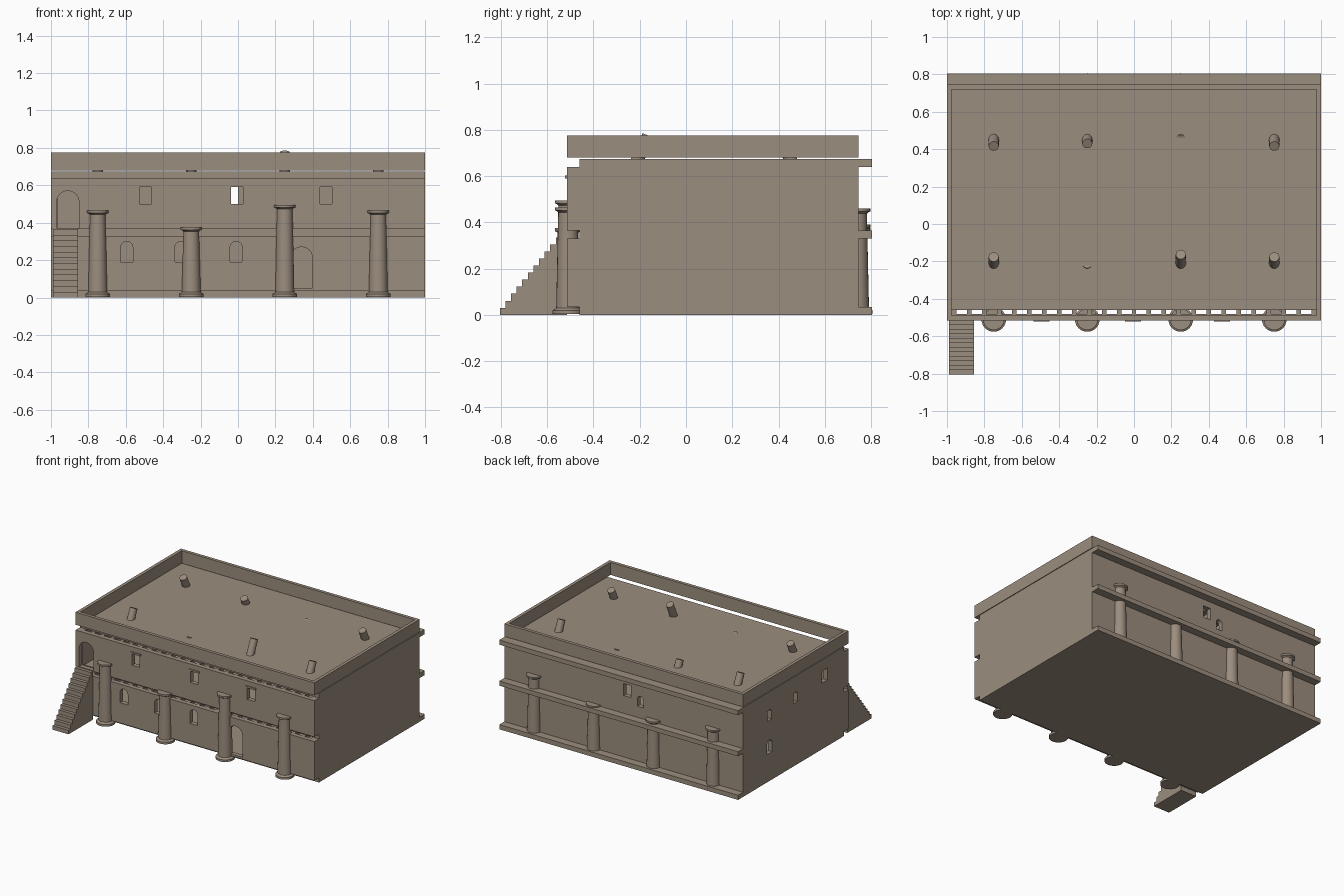
import bpy, bmesh, math
from mathutils import Vector

old = bpy.data.objects.get("Cube")
if old:
    bpy.data.objects.remove(old, do_unlink=True)

CLAY = (0.33, 0.268, 0.21, 1)
clay = bpy.data.materials.new("mud_brick")
clay.use_nodes = True
clay.diffuse_color = CLAY
clay.node_tree.nodes["Principled BSDF"].inputs["Base Color"].default_value = CLAY


def finish(name, bm, smooth=False):
    bmesh.ops.recalc_face_normals(bm, faces=bm.faces)
    mesh = bpy.data.meshes.new(name)
    bm.to_mesh(mesh)
    bm.free()
    mesh.materials.append(clay)
    ob = bpy.data.objects.new(name, mesh)
    bpy.context.scene.collection.objects.link(ob)
    if smooth:
        bpy.ops.object.select_all(action="DESELECT")
        ob.select_set(True)
        bpy.context.view_layer.objects.active = ob
        bpy.ops.object.shade_smooth_by_angle(angle=math.radians(35))
    return ob


def add_box(bm, x, y, z):
    verts = bmesh.ops.create_cube(bm, size=1)["verts"]
    for v in verts:
        v.co = [lo + (c + 0.5) * (hi - lo) for c, (lo, hi) in zip(v.co, (x, y, z))]


def box(name, x, y, z):
    bm = bmesh.new()
    add_box(bm, x, y, z)
    return finish(name, bm)


def prism(bm, points, sweep):
    face = bm.faces.new([bm.verts.new(p) for p in points])
    new = bmesh.ops.extrude_face_region(bm, geom=[face])["geom"]
    bmesh.ops.translate(bm, vec=sweep, verts=[g for g in new if isinstance(g, bmesh.types.BMVert)])


def outline(u, width, bottom, top, arched):
    r = width / 2
    pts = [(u - r, bottom), (u + r, bottom)]
    if not arched:
        return pts + [(u + r, top), (u - r, top)]
    return pts + [(u + r * math.cos(a), top - r + r * math.sin(a))
                  for a in (math.pi * i / 12 for i in range(13))]


def cut(wall, openings, axis, plane):
    """Cut openings (centre, width, bottom, top, arched) through a wall."""
    bm = bmesh.new()
    for o in openings:
        pts = outline(*o)
        if axis == "y":
            prism(bm, [(u, plane - 0.1, z) for u, z in pts], (0, 0.2, 0))
        else:
            prism(bm, [(plane - 0.1, u, z) for u, z in pts], (0.2, 0, 0))
    cutter = finish("opening_cutter", bm)
    cutter.hide_render = True
    mod = wall.modifiers.new("openings", "BOOLEAN")
    mod.operation, mod.solver, mod.object = "DIFFERENCE", "EXACT", cutter
    bpy.context.view_layer.update()
    graph = bpy.context.evaluated_depsgraph_get()
    mesh = bpy.data.meshes.new_from_object(wall.evaluated_get(graph))
    wall.modifiers.clear()
    wall.data = mesh
    bpy.data.objects.remove(cutter, do_unlink=True)


# Floor slabs, set back at the front and overhanging at the back
for name, low, high in (("ground_slab", 0, 0.035), ("middle_slab", 0.33, 0.365),
                        ("roof_slab", 0.64, 0.675)):
    box(name, (-1, 1), (-0.46, 0.805), (low, high))

# Walls of both storeys with their openings
FRONT, BACK, T = -0.515, 0.745, 0.035
storeys = {
    "ground": (0.035, 0.33,
               [(x, 0.065, 0.19, 0.3, True) for x in (-0.595, -0.305, -0.01)]
               + [(0.34, 0.115, 0.05, 0.27, True)],
               [],
               [(0.43, 0.06, 0.21, 0.31, True)]),
    "upper": (0.365, 0.64,
              [(x, 0.065, 0.5, 0.59, False) for x in (-0.495, -0.005, 0.47)]
              + [(-0.91, 0.12, 0.372, 0.57, True)],
              [(-0.03, 0.06, 0.5, 0.59, False), (-0.14, 0.05, 0.45, 0.53, True)],
              [(0.43, 0.05, 0.46, 0.54, True), (0.12, 0.05, 0.475, 0.555, True),
               (-0.23, 0.065, 0.5, 0.59, False)]),
}
for name, (low, high, front, back, side) in storeys.items():
    z = (low, high)
    wall = box(name + "_front_wall", (-1, 1), (FRONT, FRONT + T), z)
    cut(wall, front, "y", FRONT)
    wall = box(name + "_back_wall", (-1, 1), (BACK - T, BACK), z)
    if back:
        cut(wall, back, "y", BACK)
    wall = box(name + "_right_wall", (-1, -1 + T), (FRONT + T, BACK - T), z)
    cut(wall, side, "x", -1)
    box(name + "_left_wall", (1 - T, 1), (FRONT + T, BACK - T), z)

# Lintels over the square windows
for x in (-0.495, -0.005, 0.47):
    box("window_lintel", (x - 0.042, x + 0.042), (FRONT - 0.007, FRONT + 0.02), (0.59, 0.603))

# Roof parapet
bm = bmesh.new()
P = 0.025
for x, y in (((-1, 1), (FRONT, FRONT + P)), ((-1, 1), (BACK - P, BACK)),
             ((-1, -1 + P), (FRONT + P, BACK - P)), ((1 - P, 1), (FRONT + P, BACK - P))):
    add_box(bm, x, y, (0.68, 0.775))
finish("parapet", bm)

# Joists under the floors, with ends showing in the front gap
for name, top in (("middle_joists", 0.33), ("roof_joists", 0.64)):
    bm = bmesh.new()
    for i in range(25):
        x = -0.96 + i * 0.08
        add_box(bm, (x - 0.012, x + 0.012), (-0.48, BACK - T), (top - 0.03, top))
    finish(name, bm)


# Turned columns standing half inside the front and back walls
def column(name, x, y, height):
    profile = [(0, 0.004), (0.066, 0.004), (0.066, 0.02), (0.055, 0.026), (0.051, 0.03),
               (0.042, height - 0.022), (0.05, height - 0.015), (0.057, height - 0.013),
               (0.057, height), (0, height)]
    bm = bmesh.new()
    verts = [bm.verts.new((x + r, y, z)) for r, z in profile]
    edges = [bm.edges.new(pair) for pair in zip(verts, verts[1:])]
    bmesh.ops.spin(bm, geom=verts + edges, cent=(x, y, 0), axis=(0, 0, 1),
                   angle=math.tau, steps=24)
    bmesh.ops.remove_doubles(bm, verts=bm.verts, dist=0.0002)
    finish(name, bm, smooth=True)


COLUMN_X = (-0.75, -0.25, 0.25, 0.75)
for x, front, back in zip(COLUMN_X, (0.465, 0.375, 0.495, 0.465), (0.46, 0.39, 0.375, 0.46)):
    column("front_column", x, -0.51, front)
    column("back_column", x, 0.74, back)


# Leaning posts that poke through the roof
def post(name, x, y, lean, top):
    start = Vector((x, y + lean * (0.37 - 0.675), 0.37))
    end = Vector((x, y + lean * (top - 0.675), top))
    axis = end - start
    bm = bmesh.new()
    bmesh.ops.create_cone(bm, cap_ends=True, segments=20, radius1=0.03, radius2=0.027,
                          depth=axis.length)
    bmesh.ops.transform(bm, matrix=axis.to_track_quat("Z", "Y").to_matrix().to_4x4(),
                        verts=bm.verts)
    bmesh.ops.translate(bm, vec=(start + end) / 2, verts=bm.verts)
    finish(name, bm, smooth=True)


for x, front, back in zip(COLUMN_X, (0.745, 0.67, 0.775, 0.745), (0.75, 0.72, 0.67, 0.75)):
    post("front_roof_post", x, -0.208, 0.45, front)
    post("back_roof_post", x, 0.45, -0.45, back)

# Outer staircase rising to the upper door
STEPS, TREAD, RISE = 12, 0.0242, 0.0305
pts = [(-0.99, FRONT, 0), (-0.99, -0.805, 0)]
for i in range(STEPS):
    y = -0.805 + i * TREAD
    pts += [(-0.99, y, (i + 1) * RISE), (-0.99, y + TREAD, (i + 1) * RISE)]
bm = bmesh.new()
prism(bm, pts, (0.135, 0, 0))
finish("staircase", bm)
